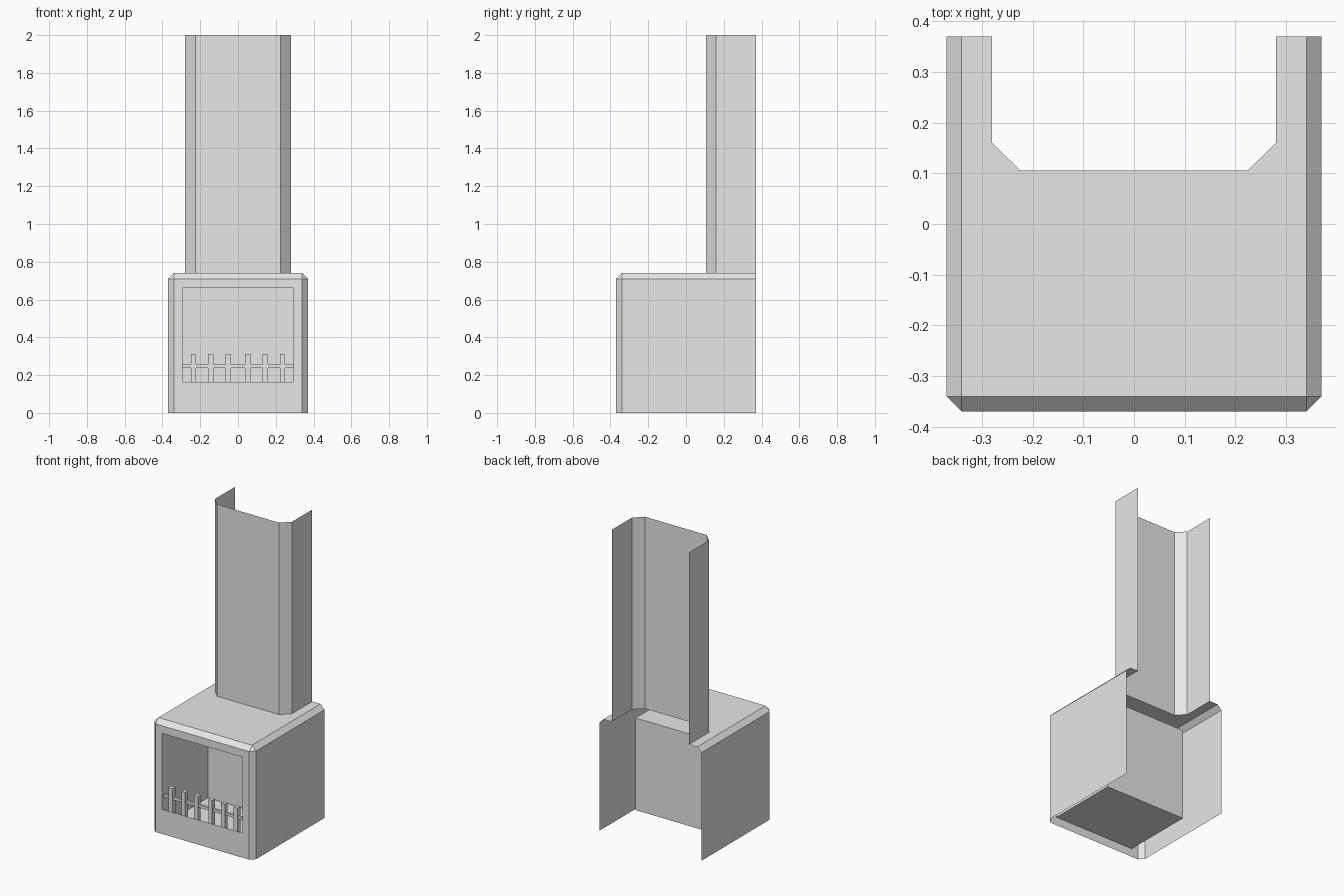
import bpy, bmesh

cube = bpy.data.objects.get("Cube")
if cube:
    bpy.data.objects.remove(cube, do_unlink=True)

stone = bpy.data.materials.new("grey_stone")
stone.use_nodes = True
GREY = (0.8, 0.8, 0.8, 1)
stone.diffuse_color = GREY
stone.node_tree.nodes["Principled BSDF"].inputs["Base Color"].default_value = GREY

HALF, CUT, TOP = 0.37, 0.03, 0.74         # hearth half width, chamfer, height
OPEN_X, OPEN_LOW, OPEN_TOP = 0.293, 0.163, 0.66
FLUE = [(-0.28, HALF), (-0.28, 0.16), (-0.225, 0.106)]
FLUE += [(-x, y) for x, y in reversed(FLUE)]


def finish(name, bm):
    mesh = bpy.data.meshes.new(name)
    bm.to_mesh(mesh)
    bm.free()
    mesh.materials.append(stone)
    obj = bpy.data.objects.new(name, mesh)
    bpy.context.collection.objects.link(obj)
    return obj


def add_box(bm, low, high):
    verts = bmesh.ops.create_cube(bm, size=1)["verts"]
    for v in verts:
        for i in range(3):
            v.co[i] = low[i] if v.co[i] < 0 else high[i]
    return list({f for v in verts for f in v.link_faces})


def drop_faces(bm, test):
    bm.normal_update()
    bmesh.ops.delete(bm, geom=[f for f in bm.faces if test(f.normal)], context='FACES')


# Hearth: chamfered shell, open at the back and below
bm = bmesh.new()
add_box(bm, (-HALF, -HALF, 0), (HALF, HALF, TOP))
drop_faces(bm, lambda n: n.y > 0.9 or n.z < -0.9)
bmesh.ops.bevel(bm, geom=[e for e in bm.edges if not e.is_boundary],
                offset=CUT, segments=1, affect='EDGES')
drop_faces(bm, lambda n: n.z > 0.9 or n.y < -0.9)
# Top slab with the flue notch
edge = HALF - CUT
outline = FLUE + [(edge, HALF), (edge, -edge), (-edge, -edge), (-edge, HALF)]
slab = bm.faces.new([bm.verts.new((x, y, TOP)) for x, y in outline])
slab.normal_update()
if slab.normal.z < 0:
    slab.normal_flip()
# Front frame around the opening
outer = [(-edge, 0), (edge, 0), (edge, TOP - CUT), (-edge, TOP - CUT)]
inner = [(-OPEN_X, OPEN_LOW), (OPEN_X, OPEN_LOW), (OPEN_X, OPEN_TOP), (-OPEN_X, OPEN_TOP)]
rings = [[bm.verts.new((x, -HALF, z)) for x, z in ring] for ring in (outer, inner)]
for i in range(4):
    j = (i + 1) % 4
    bm.faces.new((rings[0][i], rings[0][j], rings[1][j], rings[1][i]))
bmesh.ops.remove_doubles(bm, verts=bm.verts, dist=0.0005)
finish("hearth_surround", bm)

# Firebox: open to the front, its floor set below the opening
bm = bmesh.new()
add_box(bm, (-OPEN_X, -HALF, 0.055), (OPEN_X, 0.105, OPEN_TOP))
drop_faces(bm, lambda n: n.y < -0.9)
bmesh.ops.reverse_faces(bm, faces=bm.faces)
finish("firebox", bm)

# Chimney breast: open-backed sheet
bm = bmesh.new()
low, high = [[bm.verts.new((x, y, z)) for x, y in FLUE] for z in (TOP, 2)]
for i in range(len(FLUE) - 1):
    bm.faces.new((low[i], low[i + 1], high[i + 1], high[i]))
finish("chimney_breast", bm)

# Grate: rail and upright bars
bm = bmesh.new()
add_box(bm, (-OPEN_X, -0.355, 0.237), (OPEN_X, -0.34, 0.255))
for side in (-1, 1):
    for k in range(3):
        x = side * (0.052 + 0.092 * k)
        add_box(bm, (x - 0.014, -0.362, 0.1), (x + 0.014, -0.333, 0.312))
finish("fire_grate", bm)
